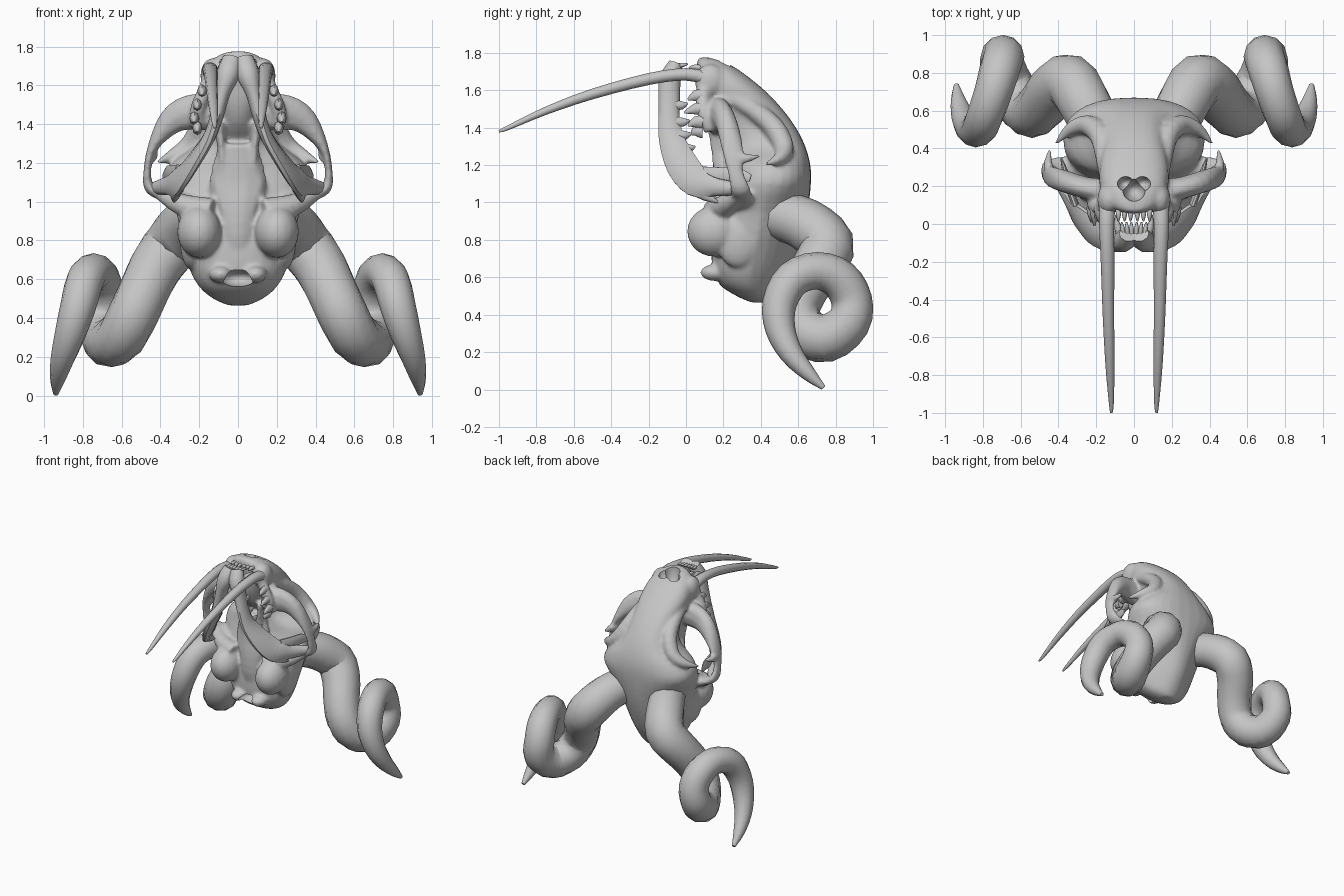
import bpy, bmesh, math
from mathutils import Vector

if "Cube" in bpy.data.objects:
    bpy.data.objects.remove(bpy.data.objects["Cube"])

bone = bpy.data.materials.new("bone_grey")
bone.diffuse_color = (0.56, 0.56, 0.56, 1)
bone.use_nodes = True
bone.node_tree.nodes["Principled BSDF"].inputs["Base Color"].default_value = bone.diffuse_color


def shade(ob, angle=50):
    bpy.ops.object.select_all(action='DESELECT')
    ob.select_set(True)
    bpy.context.view_layer.objects.active = ob
    bpy.ops.object.shade_smooth_by_angle(angle=math.radians(angle))


def finish(bm, name):
    bmesh.ops.recalc_face_normals(bm, faces=bm.faces)
    me = bpy.data.meshes.new(name)
    bm.to_mesh(me)
    bm.free()
    ob = bpy.data.objects.new(name, me)
    bpy.context.collection.objects.link(ob)
    me.materials.append(bone)
    shade(ob)
    return ob


def spline(rows, steps):
    """Catmull-Rom interpolation of rows of numbers."""
    out = []
    n = len(rows)
    for i in range(n - 1):
        p = [rows[max(i - 1, 0)], rows[i], rows[i + 1], rows[min(i + 2, n - 1)]]
        for k in range(steps):
            t = k / steps
            out.append([0.5 * (2 * b + (c - a) * t + (2 * a - 5 * b + 4 * c - d) * t * t
                               + (3 * b - a - 3 * c + d) * t ** 3) for a, b, c, d in zip(*p)])
    return out + [list(rows[-1])]


def loft(name, rings):
    bm = bmesh.new()
    vs = [[bm.verts.new(p) for p in ring] for ring in rings]
    n = len(vs[0])
    for a, b in zip(vs, vs[1:]):
        for i in range(n):
            bm.faces.new((a[i], a[(i + 1) % n], b[(i + 1) % n], b[i]))
    bm.faces.new(vs[0])
    bm.faces.new(vs[-1])
    return finish(bm, name)


def sweep(name, rows, s=1, sides=10, steps=3, ref=(1, 0, 0)):
    """Tube through rows of x, y, z, half width along ref, half width across."""
    rows = spline([r if len(r) == 5 else (*r, r[3]) for r in rows], steps)
    pts = [Vector(r[:3]) for r in rows]
    ref = Vector(ref)
    rings = []
    for i, r in enumerate(rows):
        t = (pts[min(i + 1, len(pts) - 1)] - pts[max(i - 1, 0)]).normalized()
        u = (ref - t * ref.dot(t)).normalized()
        v = t.cross(u)
        ring = []
        for k in range(sides):
            a = 2 * math.pi * k / sides
            p = pts[i] + u * (max(r[3], .003) * math.cos(a)) + v * (max(r[4], .003) * math.sin(a))
            ring.append((p.x * s, p.y, p.z))
        rings.append(ring)
    return loft(name, rings)


def ball(name, c, size):
    bm = bmesh.new()
    bmesh.ops.create_uvsphere(bm, u_segments=18, v_segments=12, radius=1)
    for v in bm.verts:
        v.co = Vector((v.co.x * size[0] + c[0], v.co.y * size[1] + c[1], v.co.z * size[2] + c[2]))
    return finish(bm, name)


# Skull body: z, half width, front y, back y, widening (+) or pinching (-) towards the back
sections = [(.465, .05, .35, .44, 0), (.50, .13, .27, .47, -.3), (.56, .20, .18, .51, -.45),
            (.65, .25, .14, .56, -.5), (.80, .29, .14, .615, -.45), (.95, .32, .16, .65, -.25),
            (1.1, .375, .22, .668, 0), (1.2, .34, .24, .665, 0), (1.3, .21, .22, .638, .25),
            (1.4, .16, .13, .588, .35), (1.5, .165, .085, .515, .2), (1.6, .185, .07, .42, 0),
            (1.7, .16, .055, .295, 0), (1.755, .10, .06, .20, 0), (1.775, .04, .07, .13, 0)]
rings = []
for z, w, y0, y1, q in spline(sections, 3):
    ring = []
    for k in range(28):
        c, d = math.cos(2 * math.pi * k / 28), math.sin(2 * math.pi * k / 28)
        wide = w * (1 + q * (d if q > 0 else max(d, 0)))
        ring.append((wide * math.copysign(abs(c) ** .85, c),
                     (y0 + y1) / 2 + (y1 - y0) / 2 * math.copysign(abs(d) ** .85, d), z))
    rings.append(ring)
skull = loft("skull", rings)
head = [skull]  # parts fused into one bone

# Central ridge of the skull base
head.append(sweep("skull_base", [
    (0, .26, .66, .10, .04), (0, .18, .78, .08, .05), (0, .17, .95, .10, .05),
    (0, .20, 1.10, .15, .06), (0, .19, 1.3, .10, .05)]))

for s, tag in ((1, "right"), (-1, "left")):
    # Curled horn
    sweep("horn_" + tag, [
        (.19, .50, .93, .13), (.26, .635, .885, .14), (.34, .755, .78, .145), (.42, .715, .67, .14),
        (.48, .635, .55, .133), (.54, .585, .42, .13), (.60, .635, .31, .13), (.67, .755, .275, .128),
        (.70, .87, .36, .116), (.69, .885, .48, .11), (.71, .82, .59, .108), (.745, .70, .635, .10),
        (.79, .57, .59, .098), (.825, .50, .46, .092), (.865, .505, .32, .08), (.905, .565, .19, .062),
        (.93, .655, .085, .04), (.94, .735, .01, .014)], s, sides=12)

    # Sabre fang and its socket
    sweep("fang_" + tag, [
        (.14, .12, 1.66, .045, .04), (.145, 0, 1.685, .04, .035), (.14, -.2, 1.66, .036, .033),
        (.135, -.5, 1.58, .03, .029), (.127, -.75, 1.49, .024, .022), (.12, -.95, 1.4, .013),
        (.12, -1, 1.38, .006)], s)
    head.append(ball("fang_socket_" + tag, (.135 * s, .13, 1.65), (.06, .085, .09)))

    # Brow ridge ending in a spike
    head.append(sweep("brow_" + tag, [
        (.14, .20, 1.58, .04), (.155, .35, 1.50, .05), (.18, .47, 1.40, .06), (.25, .525, 1.29, .055),
        (.34, .50, 1.235, .036), (.415, .425, 1.205, .01)], s, ref=(0, 0, 1)))

    # Cheek arch and its small spike
    head.append(sweep("cheek_arch_" + tag, [
        (.12, .16, 1.46, .08, .10), (.25, .19, 1.46, .06, .095), (.35, .22, 1.41, .06, .07),
        (.44, .25, 1.28, .06, .028), (.468, .265, 1.16, .045, .02), (.455, .29, 1.07, .055, .03),
        (.37, .30, 1.03, .06, .035), (.24, .30, 1.0, .09, .07)], s, ref=(0, 1, 0)))
    head.append(sweep("cheek_spike_" + tag, [(.44, .25, 1.24, .035), (.455, .32, 1.235, .026),
                                             (.445, .395, 1.25, .01)], s))

    # Lower jaw with rear corner spike and upright blade
    sweep("lower_jaw_" + tag, [
        (.03, -.055, 1.74, .05, .04), (.05, -.085, 1.66, .06, .06), (.08, -.09, 1.56, .04, .06),
        (.11, -.09, 1.44, .035, .06), (.15, -.075, 1.33, .032, .072), (.235, -.02, 1.20, .032, .09),
        (.305, .055, 1.11, .032, .085), (.35, .14, 1.085, .03, .055), (.40, .24, 1.075, .035, .04),
        (.45, .30, 1.07, .025, .025)], s)
    sweep("jaw_corner_" + tag, [(.30, .04, 1.09, .03, .05), (.325, .11, 1.035, .025, .03),
                                (.33, .17, 1.0, .005)], s)
    sweep("jaw_blade_" + tag, [(.31, .10, 1.13, .02, .065), (.345, .20, 1.14, .018, .05),
                               (.365, .28, 1.145, .015, .04), (.385, .345, 1.13, .005, .02)], s)

    # Inner palate ridge
    head.append(sweep("palate_ridge_" + tag, [
        (.10, .16, 1.42, .03, .05), (.085, .19, 1.28, .022, .06), (.09, .20, 1.16, .022, .05),
        (.14, .24, 1.06, .02, .04)], s))

    # Ear bulge, rear bump, neck knuckle and ridge to the jaw joint
    head.append(ball("ear_bulge_" + tag, (.20 * s, .15, .845), (.115, .145, .135)))
    head.append(ball("rear_bump_" + tag, (.24 * s, .28, .80), (.06, .12, .15)))
    head.append(ball("neck_knuckle_" + tag, (.09 * s, .155, .625), (.06, .08, .045)))
    head.append(sweep("ear_ridge_" + tag, [(.13, .15, .95, .07), (.28, .20, .98, .06),
                                           (.40, .28, 1.04, .035)], s, ref=(0, 1, 0)))

    # Upper gum and cheek teeth
    head.append(sweep("upper_gum_" + tag, [(.14, .10, 1.64, .04), (.18, .09, 1.55, .04),
                                           (.21, .10, 1.47, .04), (.21, .13, 1.38, .035)], s))
    for x, z, length in ((.185, 1.57, .06), (.21, 1.50, .08), (.225, 1.43, .06), (.21, 1.38, .04)):
        sweep("upper_tooth_" + tag, [(x, .09, z, .026, .036), (x, .05, z, .022, .03),
                                     (x, .07 - length, z - .02, .005)], s, sides=8, steps=2)
    # Lower cheek teeth
    for x, y, z in ((.10, -.04, 1.52), (.125, -.03, 1.43), (.15, -.02, 1.36), (.18, 0, 1.29)):
        sweep("lower_tooth_" + tag, [(x, y - .02, z, .018, .028), (x, y + .02, z, .016, .022),
                                     (x, y + .05, z + .01, .004)], s, sides=8, steps=2)
    # Front teeth, upper and lower, plus a lower fang
    for x in (.018, .05, .082):
        sweep("upper_front_tooth_" + tag, [(x, .09, 1.715, .015), (x, .05, 1.725, .014),
                                           (x, .015, 1.72, .004)], s, sides=8, steps=2)
        sweep("lower_front_tooth_" + tag, [(x * .7, -.05, 1.73, .012), (x * .75, -.02, 1.735, .012),
                                           (x * .8, .01, 1.74, .004)], s, sides=8, steps=2)
    sweep("lower_fang_" + tag, [(.07, -.06, 1.68, .022), (.088, -.01, 1.69, .018),
                                (.095, .05, 1.70, .004)], s, sides=8)

# Fuse the head parts into one smooth bone
bpy.ops.object.select_all(action='DESELECT')
for ob in head:
    ob.select_set(True)
bpy.context.view_layer.objects.active = skull
bpy.ops.object.join()
fuse = skull.modifiers.new("fuse", 'REMESH')
fuse.mode = 'VOXEL'
fuse.voxel_size = 0.011
soften = skull.modifiers.new("soften", 'SMOOTH')
soften.factor = 0.5
soften.iterations = 10
for name in ("fuse", "soften"):
    bpy.ops.object.modifier_apply(modifier=name)

# Nose opening, its two lobes, and spinal opening
for c, size in (((0, .18, 1.77), (.06, .06, .13)), ((.045, .215, 1.76), (.045, .04, .09)),
                ((-.045, .215, 1.76), (.045, .04, .09)), ((0, .16, .605), (.09, .10, .045))):
    cutter = ball("opening_cutter", c, size)
    cutter.hide_render = True
    mod = skull.modifiers.new("opening", 'BOOLEAN')
    mod.operation = 'DIFFERENCE'
    mod.object = cutter
    bpy.context.view_layer.objects.active = skull
    bpy.ops.object.modifier_apply(modifier=mod.name)
    bpy.data.objects.remove(cutter)
if not skull.data.materials:
    skull.data.materials.append(bone)
shade(skull)
